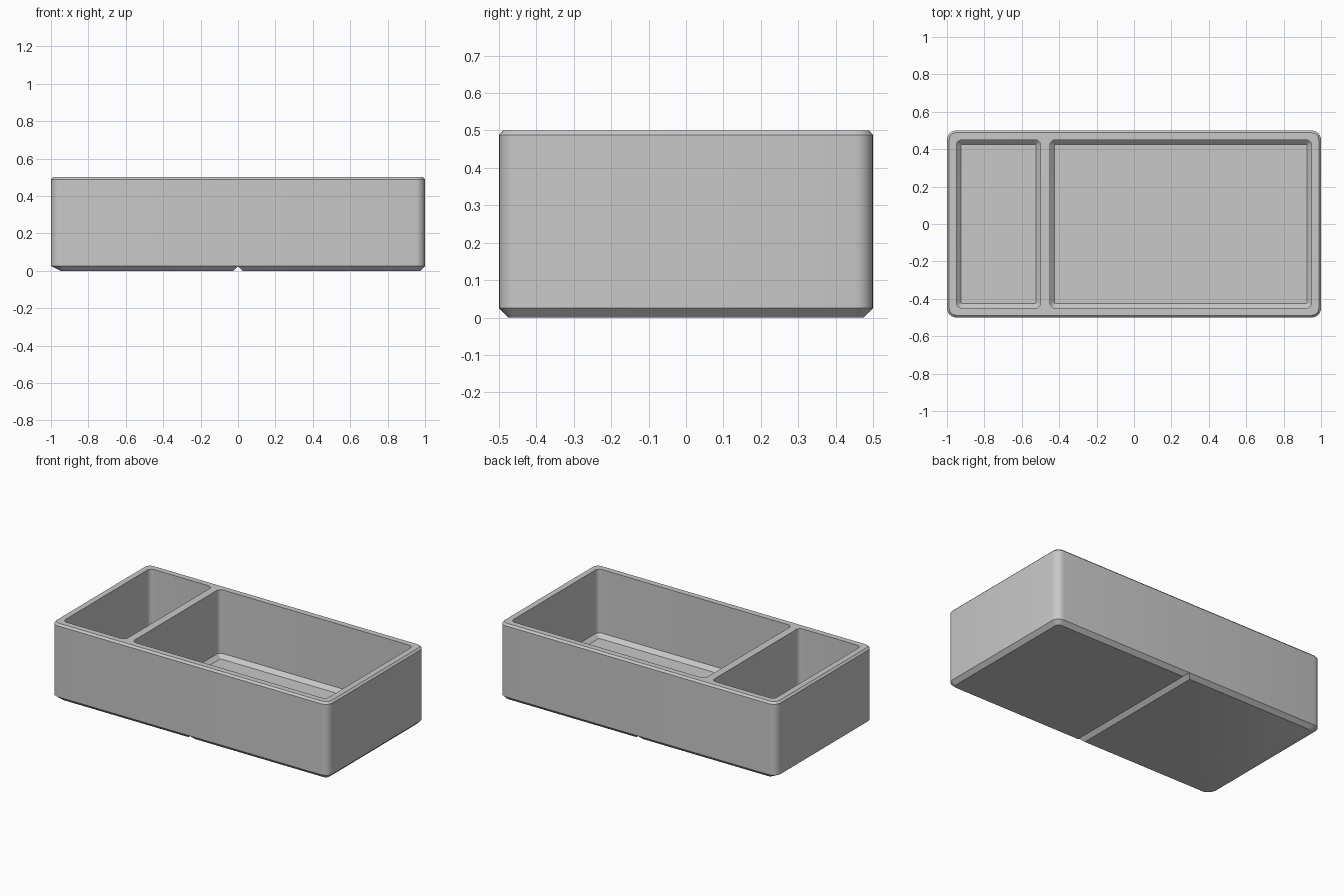
import bpy, bmesh, math

if "Cube" in bpy.data.objects:
    bpy.data.objects.remove(bpy.data.objects["Cube"])

STEPS = 6          # segments per rounded corner
FOOT_TOP, TOP, FLOOR = 0.025, 0.5, 0.06
RIM, BEVEL = 0.012, 0.025

bm = bmesh.new()


def ring(x0, x1, y0, y1, z, radii):
    """Counter-clockwise rounded rectangle; radii start at the lower left corner."""
    corners = [(x0, y0, 1, 1), (x1, y0, -1, 1), (x1, y1, -1, -1), (x0, y1, 1, -1)]
    verts = []
    for k, (cx, cy, sx, sy) in enumerate(corners):
        r = radii[k]
        for i in range(STEPS + 1):
            a = math.pi + (k + i / STEPS) * math.pi / 2
            verts.append(bm.verts.new((cx + sx * r + r * math.cos(a),
                                       cy + sy * r + r * math.sin(a), z)))
    return verts


def loft(rings):
    for a, b in zip(rings, rings[1:]):
        n = len(a)
        for i in range(n):
            j = (i + 1) % n
            bm.faces.new((a[i], a[j], b[j], b[i]))


# Outer wall with a chamfered rim
R = 0.05
loft([ring(-1, 1, -0.5, 0.5, FOOT_TOP, [R] * 4),
      ring(-1, 1, -0.5, 0.5, TOP - RIM, [R] * 4),
      ring(-1 + RIM, 1 - RIM, -0.5 + RIM, 0.5 - RIM, TOP, [R - RIM] * 4)])

# Two compartments with bevelled floors
for x0, x1 in ((-0.95, -0.5), (-0.45, 0.95)):
    c = BEVEL
    floor = ring(x0 + c, x1 - c, -0.45 + c, 0.45 - c, FLOOR, [0.006] * 4)
    loft([ring(x0, x1, -0.45, 0.45, TOP, [0.03] * 4),
          ring(x0, x1, -0.45, 0.45, FLOOR + c, [0.03] * 4),
          floor])
    bm.faces.new(floor)

# Two tapered feet that meet in a groove under the middle
for x0, x1, left, radii in ((-1, 0, 0.05, (R, 0, 0, R)), (0, 1, BEVEL, (0, R, R, 0))):
    sole = ring(x0 + left, x1 - BEVEL, -0.5 + BEVEL, 0.5 - BEVEL, 0,
                [max(r - BEVEL, 0) for r in radii])
    loft([sole, ring(x0, x1, -0.5, 0.5, FOOT_TOP, radii)])
    bm.faces.new(list(reversed(sole)))

bmesh.ops.remove_doubles(bm, verts=bm.verts[:], dist=1e-5)

# Flat top of the rim and divider
edges = [e for e in bm.edges if e.is_boundary and all(v.co.z > TOP - 1e-4 for v in e.verts)]
fill = bmesh.ops.triangle_fill(bm, edges=edges, use_beauty=True, normal=(0, 0, 1))
for f in fill["geom"]:
    if isinstance(f, bmesh.types.BMFace):
        f.normal_update()
        if f.normal.z < 0:
            f.normal_flip()

mesh = bpy.data.meshes.new("divided_bin")
bm.to_mesh(mesh)
bm.free()
obj = bpy.data.objects.new("divided_bin", mesh)
bpy.context.collection.objects.link(obj)

grey = bpy.data.materials.new("light_grey")
grey.diffuse_color = (0.58, 0.58, 0.58, 1)
grey.use_nodes = True
grey.node_tree.nodes["Principled BSDF"].inputs["Base Color"].default_value = grey.diffuse_color
mesh.materials.append(grey)

bpy.context.view_layer.objects.active = obj
obj.select_set(True)
bpy.ops.object.shade_smooth_by_angle(angle=math.radians(30))
